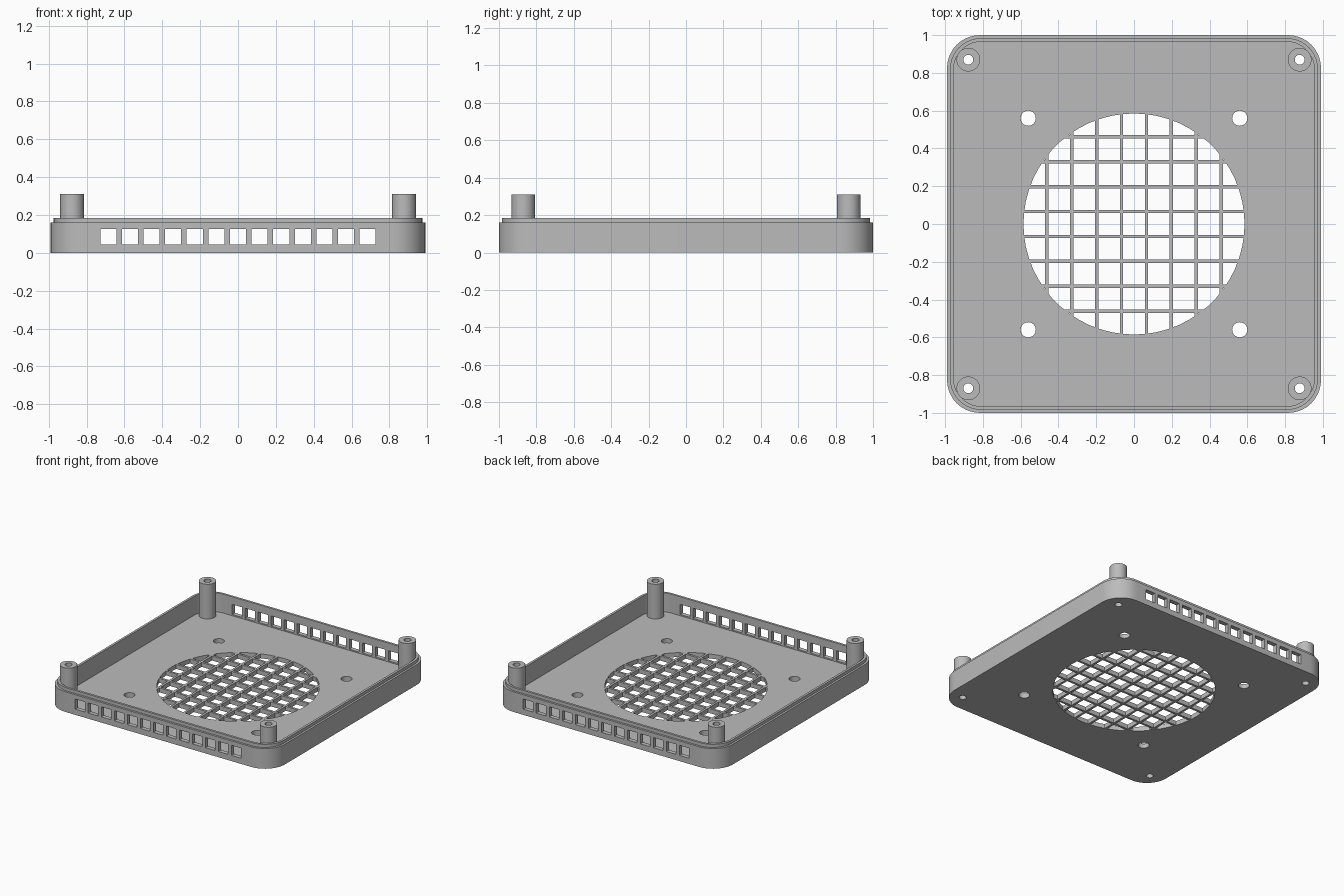
import bpy, bmesh
from math import cos, sin, pi, radians

cube = bpy.data.objects.get("Cube")
if cube:
    bpy.data.objects.remove(cube, do_unlink=True)

HX, HY = 0.99, 1.0
FLOOR, WALL_TOP, LIP_TOP, POST_TOP = 0.035, 0.16, 0.185, 0.31
POST_X, POST_Y, FAN = 0.877, 0.87, 0.56
GRILLE_R, BAR, PITCH = 0.585, 0.018, 0.132

grey = bpy.data.materials.new("plain grey")
grey.use_nodes = True
GREY = (0.5, 0.5, 0.5, 1)
grey.diffuse_color = GREY
grey.node_tree.nodes["Principled BSDF"].inputs["Base Color"].default_value = GREY


def make(name, bm):
    mesh = bpy.data.meshes.new(name)
    bmesh.ops.recalc_face_normals(bm, faces=bm.faces)
    bm.to_mesh(mesh)
    bm.free()
    mesh.materials.append(grey)
    ob = bpy.data.objects.new(name, mesh)
    bpy.context.collection.objects.link(ob)
    return ob


def add_ring(bm, inset, radius, z, steps=10):
    """Rounded rectangle of vertices."""
    verts = []
    for q, (sx, sy) in enumerate([(1, 1), (-1, 1), (-1, -1), (1, -1)]):
        for i in range(steps + 1):
            a = (q + i / steps) * pi / 2
            verts.append(bm.verts.new((sx * (HX - inset - radius) + radius * cos(a),
                                       sy * (HY - inset - radius) + radius * sin(a), z)))
    return verts


def add_box(bm, x, y, z, sx, sy, sz):
    vs = bmesh.ops.create_cube(bm, size=1)["verts"]
    bmesh.ops.scale(bm, vec=(sx, sy, sz), verts=vs)
    bmesh.ops.translate(bm, vec=(x, y, z), verts=vs)


def add_cylinder(bm, x, y, z0, z1, r, seg=32):
    vs = bmesh.ops.create_cone(bm, cap_ends=True, segments=seg, radius1=r,
                               radius2=r, depth=z1 - z0)["verts"]
    bmesh.ops.translate(bm, vec=(x, y, (z0 + z1) / 2), verts=vs)


def boolean(target, tool, operation):
    """Apply a boolean and remove the tool."""
    mod = target.modifiers.new("cut", "BOOLEAN")
    mod.operation, mod.solver, mod.object = operation, "EXACT", tool
    bpy.context.view_layer.update()
    graph = bpy.context.evaluated_depsgraph_get()
    mesh = bpy.data.meshes.new_from_object(target.evaluated_get(graph))
    target.modifiers.clear()
    target.data = mesh
    bpy.data.objects.remove(tool, do_unlink=True)


corners = [(sx, sy) for sx in (-1, 1) for sy in (-1, 1)]

# Tray: floor, wall and stepped lip as one closed skin
bm = bmesh.new()
rings = [add_ring(bm, *p) for p in [
    (0, 0.175, 0), (0, 0.175, WALL_TOP), (0.016, 0.165, WALL_TOP),
    (0.016, 0.165, LIP_TOP), (0.034, 0.15, LIP_TOP), (0.034, 0.15, FLOOR)]]
for lo, hi in zip(rings, rings[1:]):
    for i in range(len(lo)):
        j = (i + 1) % len(lo)
        bm.faces.new((lo[i], lo[j], hi[j], hi[i]))
bm.faces.new(rings[0])
bm.faces.new(rings[-1])
tray = make("vented_tray", bm)

# Corner posts
bm = bmesh.new()
for sx, sy in corners:
    add_cylinder(bm, sx * POST_X, sy * POST_Y, FLOOR / 2, POST_TOP, 0.0625)
boolean(tray, make("corner_posts", bm), "UNION")

# Screw holes through the posts and fan mounting holes
bm = bmesh.new()
for sx, sy in corners:
    add_cylinder(bm, sx * POST_X, sy * POST_Y, -0.1, 0.4, 0.026, 24)
    add_cylinder(bm, sx * FAN, sy * FAN, -0.1, 0.1, 0.04)
boolean(tray, make("hole_cutter", bm), "DIFFERENCE")

# Row of vent slots through the front and back walls
bm = bmesh.new()
for i in range(13):
    for sy in (-1, 1):
        add_box(bm, (i - 6) * 0.1142, sy * HY, 0.085, 0.085, 0.2, 0.08)
boolean(tray, make("slot_cutter", bm), "DIFFERENCE")

# Grille: square cells trimmed to a circle, leaving the bars
bm = bmesh.new()
for i in range(-4, 5):
    for j in range(-4, 5):
        add_box(bm, i * PITCH, j * PITCH, 0, PITCH - BAR, PITCH - BAR, 0.2)
cells = make("grille_cutter", bm)
bm = bmesh.new()
add_cylinder(bm, 0, 0, -0.08, 0.08, GRILLE_R, 60)
boolean(cells, make("grille_circle", bm), "INTERSECT")
boolean(tray, cells, "DIFFERENCE")

# Smooth the round parts, keep edges sharp
bpy.ops.object.select_all(action="DESELECT")
tray.select_set(True)
bpy.context.view_layer.objects.active = tray
bpy.ops.object.shade_smooth_by_angle(angle=radians(30))
